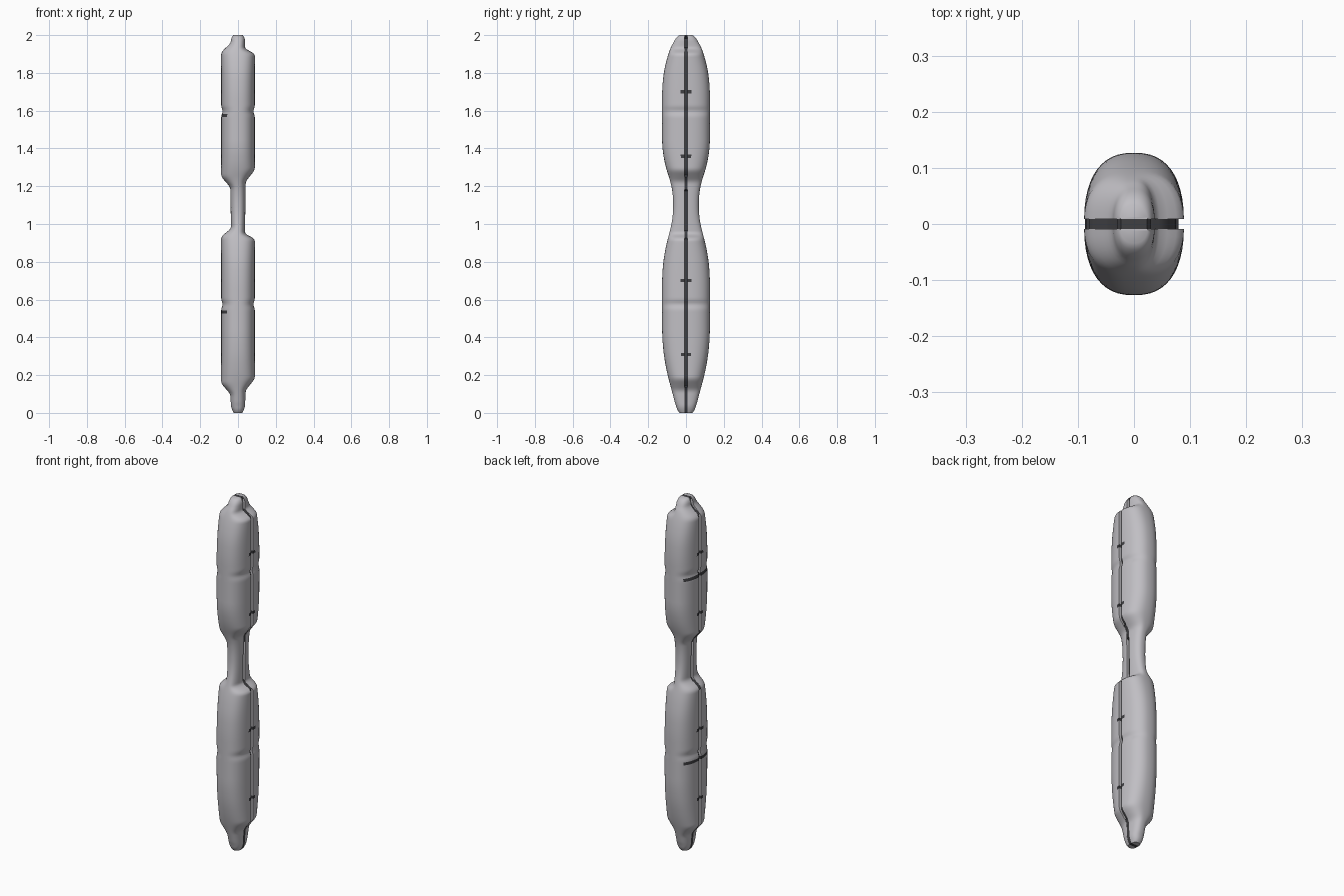
import bpy, bmesh, math

cube = bpy.data.objects.get("Cube")
if cube:
    bpy.data.objects.remove(cube, do_unlink=True)


def material(name, colour):
    mat = bpy.data.materials.new(name)
    mat.use_nodes = True
    mat.diffuse_color = colour
    mat.node_tree.nodes["Principled BSDF"].inputs["Base Color"].default_value = colour
    return mat


grey = material("pale grey", (0.53, 0.52, 0.55, 1))
dark = material("dark grey", (0.05, 0.05, 0.055, 1))

NECK, WIDE, DENT = 0.037, 0.089, 0.079


def side_profile(shoulders):
    """Half width by height: narrow necks, wide lobes, a crease in each lobe."""
    points = [(0, 0.024), (0.03, NECK)]
    for low, full, crease, high, top in shoulders:
        points += [(low, 0.041), (full, WIDE), (crease - 0.022, WIDE),
                   (crease, DENT), (crease + 0.022, WIDE), (high, WIDE), (top, NECK)]
    return points + [(1.985, NECK), (2, 0.025)]


left_side = side_profile([(0.12, 0.18, 0.575, 0.925, 0.945),
                          (1.225, 1.285, 1.597, 1.905, 1.925)])
right_side = side_profile([(0.10, 0.155, 0.575, 0.935, 0.975),
                           (1.195, 1.25, 1.597, 1.91, 1.96)])

# Half depth by height
depth = [(0, 0.034), (0.02, 0.05), (0.1, 0.07), (0.2, 0.098), (0.3, 0.117),
         (0.4, 0.126), (0.7, 0.127), (0.8, 0.121), (0.9, 0.103), (0.97, 0.082),
         (1.05, 0.068), (1.15, 0.068), (1.22, 0.08), (1.3, 0.108), (1.4, 0.126),
         (1.7, 0.127), (1.8, 0.119), (1.9, 0.095), (1.96, 0.07), (1.985, 0.055),
         (2, 0.034)]

# Seam: a narrow slot with a dark floor, shallow at the shoulders and tips
SLOT = 0.009
SHALLOW = [(0, 0.14), (0.92, 0.965), (1.18, 1.25), (1.91, 1.93), (1.985, 2)]
TICKS = [0.31, 0.70, 1.36, 1.70]
CREASE_MARKS = [0.533, 1.572]


def sample(points, z):
    for (z0, v0), (z1, v1) in zip(points, points[1:]):
        if z <= z1:
            return v0 + (v1 - v0) * max(0, z - z0) / (z1 - z0)
    return points[-1][1]


def smooth(points, z, radius):
    """Average over a window that shrinks near both ends."""
    r = min(radius, z, 2 - z)
    return sum(sample(points, z + r * k / 4) for k in range(-4, 5)) / 9


def near(z, heights, reach):
    return any(abs(z - h) < reach for h in heights)


STEPS, RINGS = 24, 240
POWER = 2 / 2.45
bm = bmesh.new()


def make_ring(z):
    """Back half, left-hand slot floor, front half, right-hand slot floor."""
    wide_l, wide_r = smooth(left_side, z, 0.012), smooth(right_side, z, 0.012)
    d = smooth(depth, z, 0.04)
    start = math.asin((SLOT / d) ** (1 / POWER))
    cut = 0.001 if any(a <= z <= b for a, b in SHALLOW) else 0.014
    back = []
    for j in range(STEPS + 1):
        a = start + (math.pi - 2 * start) * j / STEPS
        c, s = math.cos(a), math.sin(a)
        x = math.copysign(abs(c) ** POWER, c) * (wide_l if c > 0 else wide_r)
        back.append((x, s ** POWER * d))
    x0, x1 = back[0][0] - cut, back[-1][0] + cut
    front = [(x, -y) for x, y in reversed(back)]
    outline = back + [(x1, SLOT), (x1, -SLOT)] + front + [(x0, -SLOT), (x0, SLOT)]
    return [bm.verts.new((x, y, z)) for x, y in outline]


rings = [make_ring(2 * i / RINGS) for i in range(RINGS + 1)]
count = len(rings[0])
floors = (STEPS + 2 - 1 + 0, 2 * STEPS + 4)
floors = (STEPS + 1, count - 2)

# Body: loft of rounded sections, dark along the seam and its marks
for low, high in zip(rings, rings[1:]):
    for j in range(count):
        k = (j + 1) % count
        face = bm.faces.new((low[j], low[k], high[k], high[j]))
        p = face.calc_center_median()
        tick = abs(p.y) < 0.025 and near(p.z, TICKS, 0.009)
        mark = p.x < -0.06 and near(p.z, CREASE_MARKS, 0.008)
        face.material_index = int(j in floors or tick or mark)

# Tips: grey halves with the dark seam across the middle
half = STEPS + 1
for ring, flip in ((rings[0], True), (rings[-1], False)):
    back, front = ring[:half], ring[half + 2:2 * half + 2]
    middle = [ring[0], ring[half - 1]] + ring[half:half + 3] + ring[-3:]
    for loop, index in ((back, 0), (front, 0), (middle, 1)):
        face = bm.faces.new(loop[::-1] if flip else loop)
        face.material_index = index

mesh = bpy.data.meshes.new("double_lobed_body")
bm.to_mesh(mesh)
bm.free()
mesh.materials.append(grey)
mesh.materials.append(dark)
body = bpy.data.objects.new("double_lobed_body", mesh)
bpy.context.collection.objects.link(body)
bpy.context.view_layer.objects.active = body
body.select_set(True)
bpy.ops.object.shade_smooth_by_angle(angle=math.radians(50))
